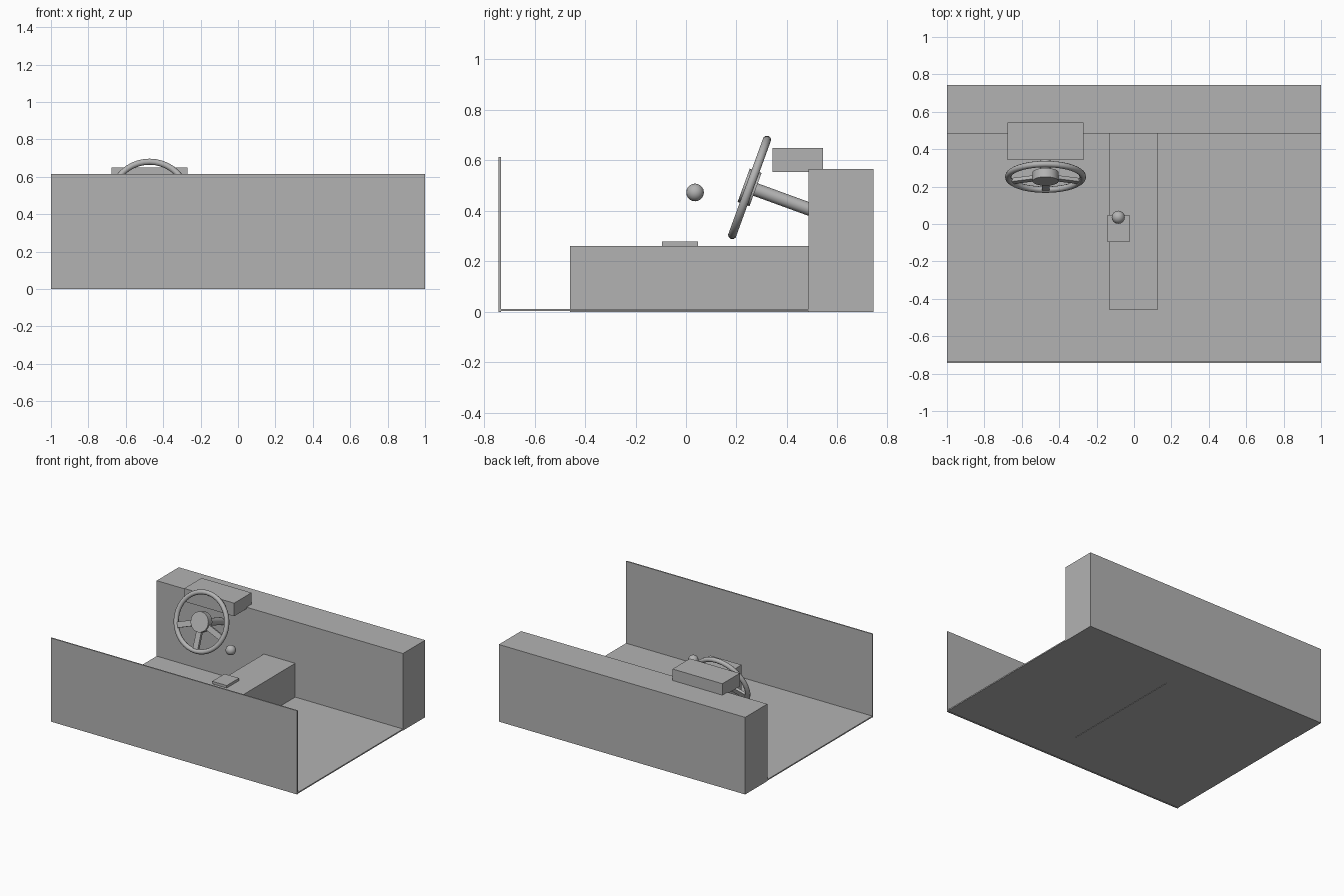
import bpy, math
from mathutils import Matrix, Vector

if "Cube" in bpy.data.objects:
    bpy.data.objects.remove(bpy.data.objects["Cube"])

grey = bpy.data.materials.new("mid_grey")
grey.diffuse_color = (0.45, 0.45, 0.45, 1)
grey.use_nodes = True
grey.node_tree.nodes["Principled BSDF"].inputs["Base Color"].default_value = grey.diffuse_color


def finish(name, matrix=None):
    ob = bpy.context.object
    ob.name = name
    ob.data.materials.append(grey)
    if matrix is not None:
        ob.matrix_world = matrix
    return ob


def box(name, x, y, z, matrix=None):
    """Box from min/max ranges, optionally placed in a local frame."""
    bpy.ops.mesh.primitive_cube_add(size=1)
    mid = Vector([(a + b) / 2 for a, b in (x, y, z)])
    size = [b - a for a, b in (x, y, z)]
    local = Matrix.Translation(mid) @ Matrix.Diagonal((*size, 1))
    return finish(name, (matrix or Matrix()) @ local)


# Cabin shell
box("floor", (-1, 1), (-0.735, 0.485), (0.003, 0.012))
box("rear_panel", (-1, 1), (-0.742, -0.733), (0, 0.614))
box("dashboard", (-1, 1), (0.485, 0.742), (0, 0.566))
box("centre_console", (-0.13, 0.125), (-0.459, 0.485), (0, 0.26))
box("instrument_hood", (-0.676, -0.271), (0.342, 0.543), (0.554, 0.65))

# Gear selector
box("shifter_plate", (-0.143, -0.025), (-0.095, 0.048), (0.26, 0.278))
bpy.ops.mesh.primitive_uv_sphere_add(segments=16, ring_count=10, radius=0.035)
finish("shifter_knob", Matrix.Translation((-0.084, 0.036, 0.473)))
bpy.ops.object.shade_smooth_by_angle(angle=math.radians(40))

# Steering wheel frame: local z points at the driver, local y up the wheel
wheel = Matrix.Translation((-0.473, 0.252, 0.493)) @ Matrix.Rotation(math.radians(70), 4, 'X')

bpy.ops.mesh.primitive_torus_add(major_radius=0.2, minor_radius=0.017,
                                 major_segments=40, minor_segments=10)
finish("steering_rim", wheel)
bpy.ops.object.shade_smooth_by_angle(angle=math.radians(40))

bpy.ops.mesh.primitive_cylinder_add(vertices=24, radius=0.07, depth=0.05)
finish("steering_hub", wheel)
bpy.ops.object.shade_smooth_by_angle(angle=math.radians(40))

for i, angle in enumerate((200, 270, 340)):
    turn = Matrix.Rotation(math.radians(angle), 4, 'Z')
    box(f"steering_spoke_{i + 1}", (0.05, 0.195), (-0.02, 0.02), (-0.01, 0.01), wheel @ turn)

# Column running from the hub into the dashboard
bpy.ops.mesh.primitive_cylinder_add(vertices=12, radius=0.026, depth=0.27)
finish("steering_column", wheel @ Matrix.Translation((0, 0, -0.135)))
bpy.ops.object.shade_smooth_by_angle(angle=math.radians(40))
